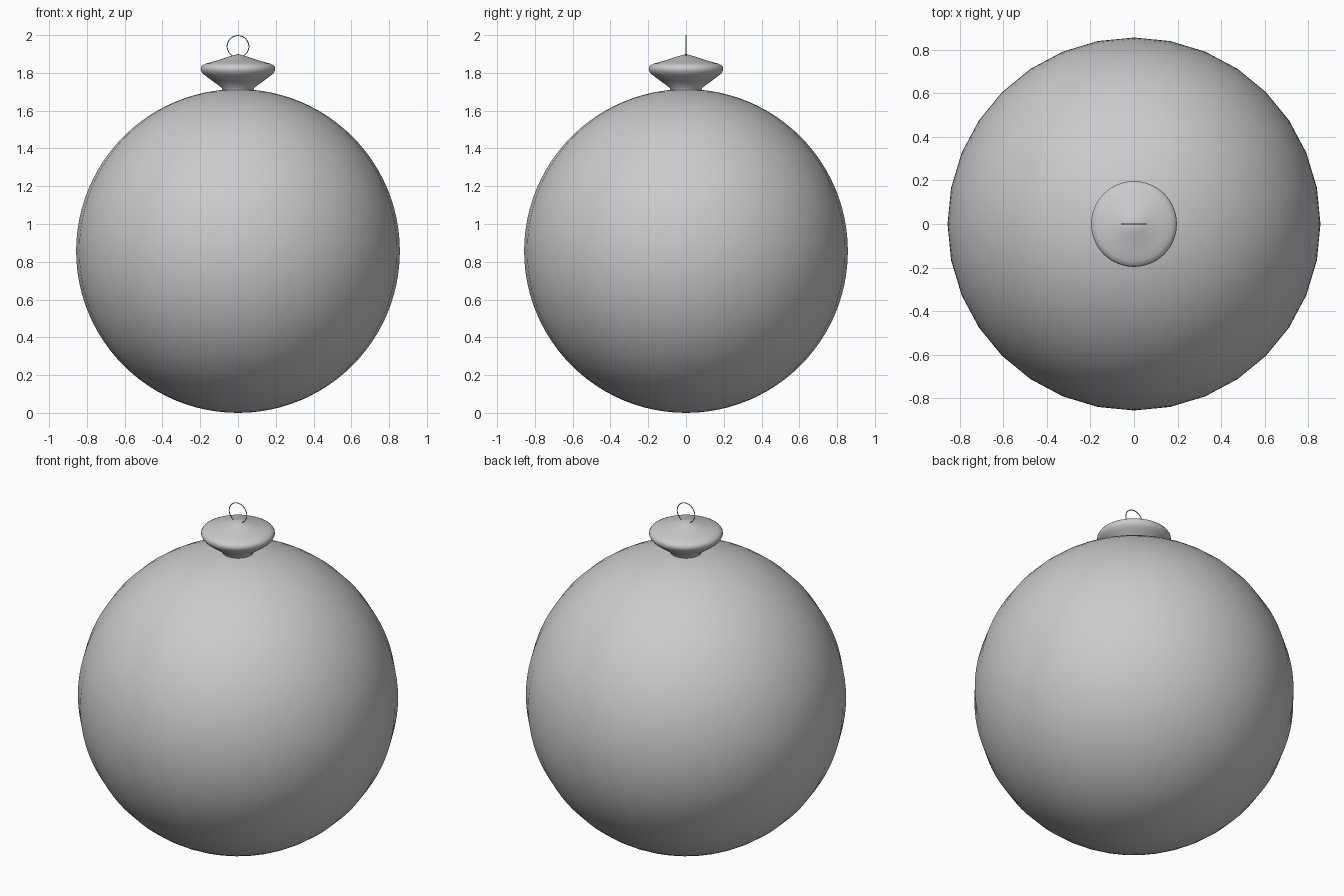
import bpy
import math

cube = bpy.data.objects.get("Cube")
if cube:
    bpy.data.objects.remove(cube, do_unlink=True)


def lathe(name, profile, segments):
    """Revolve a closed-ended (radius, height) profile around z."""
    verts, faces, rings = [], [], []
    for r, z in profile:
        count = segments if r > 0 else 1
        rings.append(range(len(verts), len(verts) + count))
        for i in range(count):
            a = math.tau * i / segments
            verts.append((r * math.cos(a), r * math.sin(a), z))
    for low, high in zip(rings, rings[1:]):
        for i in range(segments):
            j = (i + 1) % segments
            loop = [low[i % len(low)], low[j % len(low)],
                    high[j % len(high)], high[i % len(high)]]
            faces.append(list(dict.fromkeys(loop)))
    mesh = bpy.data.meshes.new(name)
    mesh.from_pydata(verts, [], faces)
    obj = bpy.data.objects.new(name, mesh)
    bpy.context.collection.objects.link(obj)
    return obj


def smooth(obj, angle=40):
    bpy.ops.object.select_all(action="DESELECT")
    obj.select_set(True)
    bpy.context.view_layer.objects.active = obj
    bpy.ops.object.shade_smooth_by_angle(angle=math.radians(angle))


# Round glass ball
radius = 0.857
steps = 48
arc = [(radius * math.sin(math.pi * k / steps) if 0 < k < steps else 0,
        radius - radius * math.cos(math.pi * k / steps))
       for k in range(steps + 1)]
smooth(lathe("ball", arc, 32))

# Flared cap with a rounded rim and a shallow conical top
cap_profile = [(0, 1.71), (0.083, 1.71), (0.087, 1.722), (0.135, 1.757),
               (0.178, 1.789), (0.19, 1.801), (0.197, 1.815), (0.197, 1.828),
               (0.189, 1.84), (0.172, 1.849), (0.137, 1.858), (0.09, 1.872),
               (0.045, 1.887), (0, 1.9)]
smooth(lathe("cap", cap_profile, 64))

# Thin upright wire loop, sunk into the cap
wire = 0.0025
loop_radius = 0.06 - wire
bpy.ops.mesh.primitive_torus_add(
    major_radius=loop_radius, minor_radius=wire,
    major_segments=48, minor_segments=8,
    location=(0, 0, 2 - loop_radius - wire), rotation=(math.pi / 2, 0, 0))
hanging_loop = bpy.context.object
hanging_loop.name = "hanging_loop"
smooth(hanging_loop, 60)
